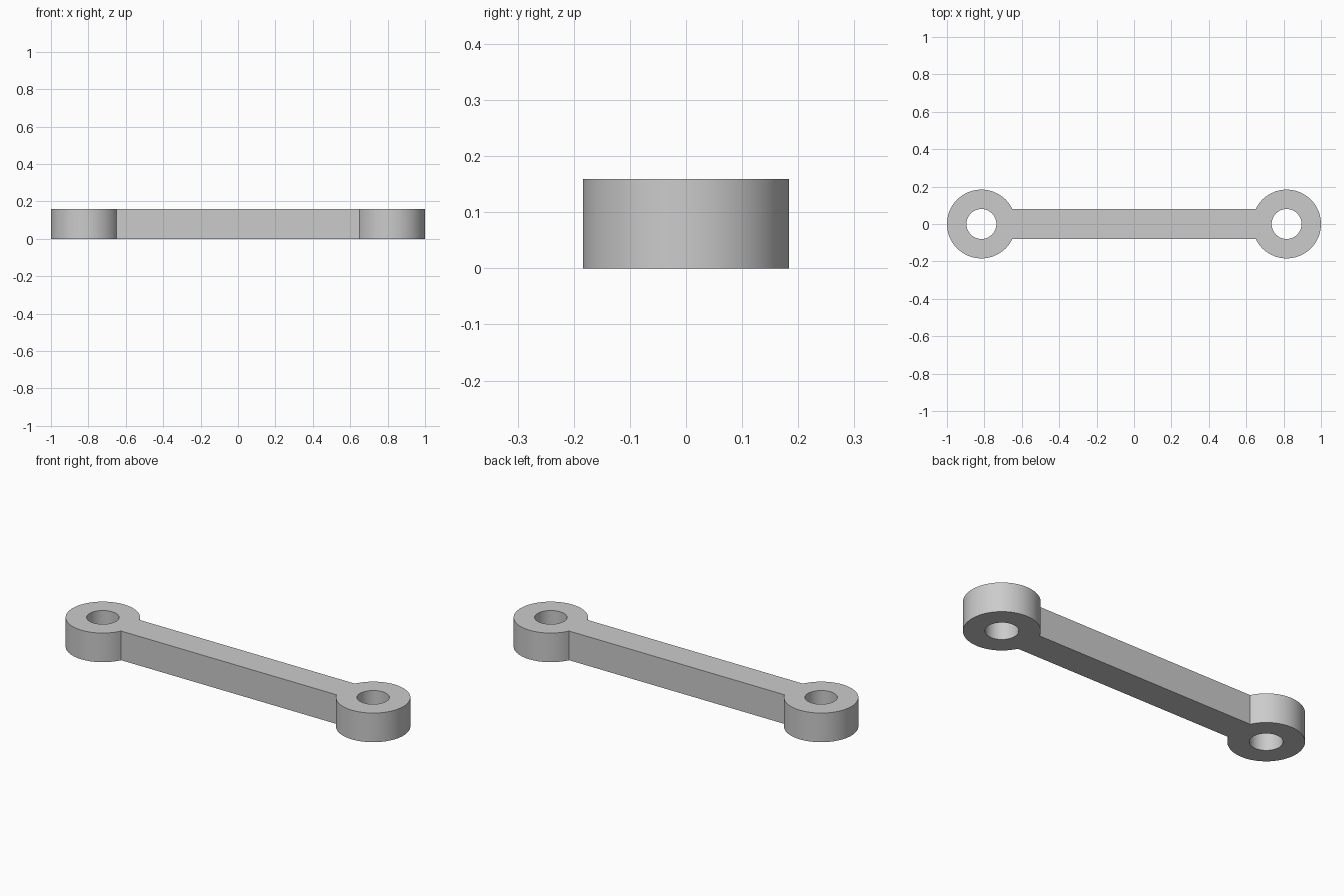
import bpy, bmesh, math

cube = bpy.data.objects.get("Cube")
if cube:
    bpy.data.objects.remove(cube, do_unlink=True)

HEIGHT = 0.159
EYE_R = 0.184          # outer radius of each end ring
HOLE_R = 0.08
BAR_HALF = 0.0795      # half width of the bar
EYE_X = 1 - EYE_R
SEGMENTS = 64

# Plain grey
grey = bpy.data.materials.new("plain_grey")
grey.use_nodes = True
colour = (0.6, 0.6, 0.6, 1)
grey.diffuse_color = colour
grey.node_tree.nodes["Principled BSDF"].inputs["Base Color"].default_value = colour


def arc(cx, radius, start, end, steps):
    """Points along an arc, both ends included."""
    angles = [start + (end - start) * i / steps for i in range(steps + 1)]
    return [(cx + radius * math.cos(a), radius * math.sin(a), 0) for a in angles]


def add_loop(bm, points):
    verts = [bm.verts.new(p) for p in points]
    for a, b in zip(verts, verts[1:] + verts[:1]):
        bm.edges.new((a, b))


bm = bmesh.new()

# Outline: an open arc at each end, joined by the straight bar sides
mouth = math.asin(BAR_HALF / EYE_R)
sweep = math.pi - mouth
add_loop(bm, arc(EYE_X, EYE_R, -sweep, sweep, SEGMENTS)
         + arc(-EYE_X, EYE_R, mouth, 2 * math.pi - mouth, SEGMENTS))

# Pin holes
for side in (-1, 1):
    add_loop(bm, arc(side * EYE_X, HOLE_R, 0, 2 * math.pi, SEGMENTS)[:-1])

# Fill the profile and raise it to full thickness
bmesh.ops.triangle_fill(bm, use_beauty=True, use_dissolve=False, edges=bm.edges[:], normal=(0, 0, 1))
raised = bmesh.ops.extrude_face_region(bm, geom=bm.faces[:], use_keep_orig=True)
top = [g for g in raised["geom"] if isinstance(g, bmesh.types.BMVert)]
bmesh.ops.translate(bm, verts=top, vec=(0, 0, HEIGHT))
bmesh.ops.recalc_face_normals(bm, faces=bm.faces[:])

mesh = bpy.data.meshes.new("link_arm")
bm.to_mesh(mesh)
bm.free()
mesh.materials.append(grey)
mesh.shade_smooth()
mesh.set_sharp_from_angle(angle=math.radians(30))
link = bpy.data.objects.new("link_arm", mesh)
bpy.context.collection.objects.link(link)
